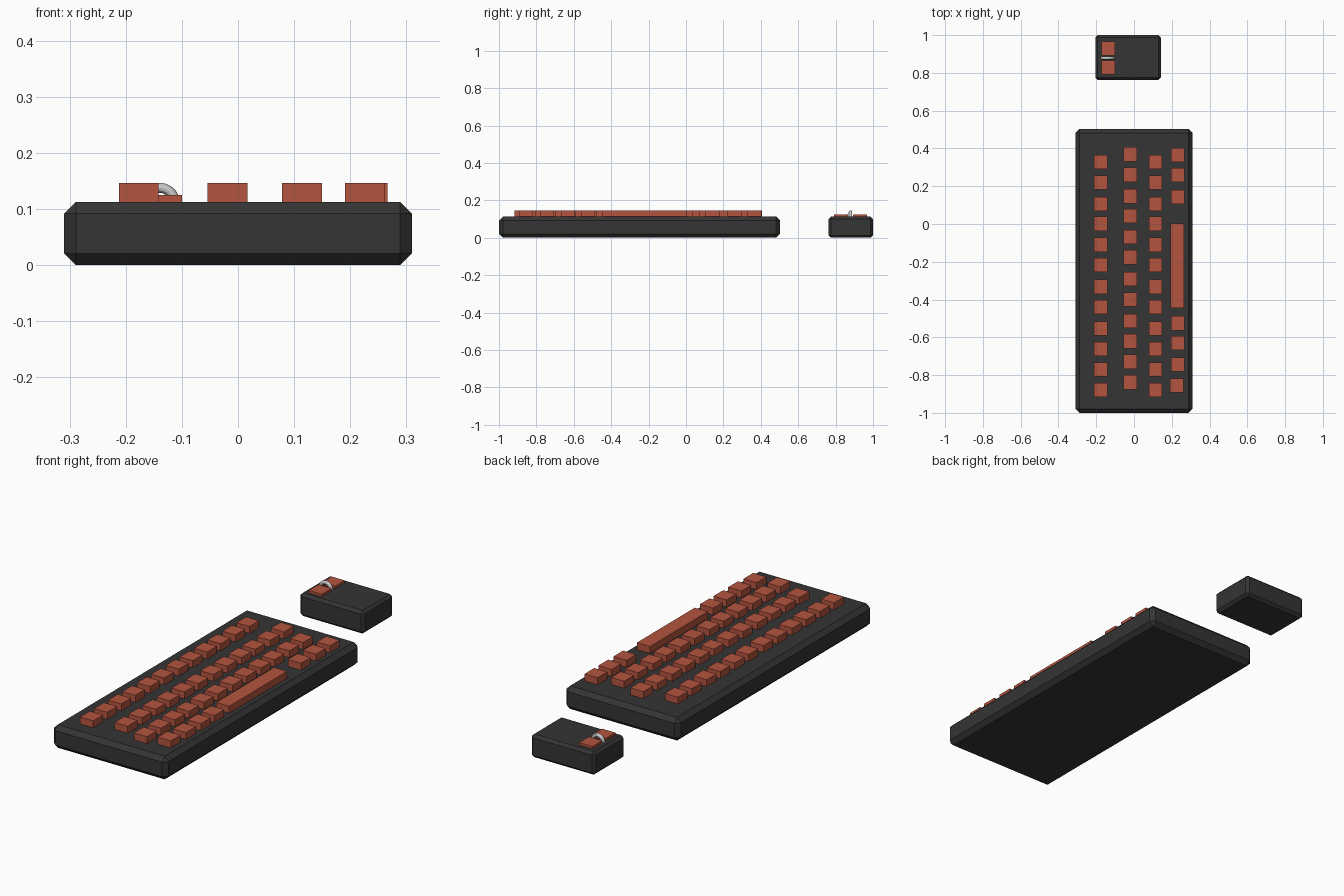
import bpy, bmesh
from mathutils import Vector
from math import pi

if "Cube" in bpy.data.objects:
    bpy.data.objects.remove(bpy.data.objects["Cube"])


def material(name, rgb):
    m = bpy.data.materials.new(name)
    m.diffuse_color = (*rgb, 1)
    m.use_nodes = True
    m.node_tree.nodes["Principled BSDF"].inputs["Base Color"].default_value = m.diffuse_color
    return m


BLACK = material("dark_plastic", (0.035, 0.035, 0.035))
RED = material("red_plastic", (0.46, 0.09, 0.05))


def box(name, x, y, z, mat, chamfer=0):
    """Box from (min, max) ranges, optionally with chamfered edges."""
    bm = bmesh.new()
    bmesh.ops.create_cube(bm, size=1)
    for v in bm.verts:
        v.co = Vector([r[0] if c < 0 else r[1] for c, r in zip(v.co, (x, y, z))])
    if chamfer:
        bmesh.ops.bevel(bm, geom=bm.edges[:], offset=chamfer, segments=1,
                        affect='EDGES')
    mesh = bpy.data.meshes.new(name)
    bm.to_mesh(mesh)
    bm.free()
    mesh.materials.append(mat)
    obj = bpy.data.objects.new(name, mesh)
    bpy.context.collection.objects.link(obj)
    return obj


TOP = 0.113
KEY_Z = (TOP - 0.005, 0.147)
KEY_W, KEY_L = 0.071, 0.075


def key(name, x, y, length=KEY_L):
    box(name, (x - KEY_W / 2, x + KEY_W / 2),
        (y - length / 2, y + length / 2), KEY_Z, RED)


# Keyboard case
box("keyboard_case", (-0.31, 0.31), (-1.0, 0.503), (0, TOP), BLACK, 0.021)

# Three long rows of twelve keys, the middle one staggered
key_ys = [0.328, 0.220, 0.106, 0.001, -0.110, -0.217,
          -0.332, -0.440, -0.554, -0.662, -0.770, -0.879]
for row, (x, shift) in enumerate([(-0.177, 0), (-0.019, 0.041), (0.114, 0)]):
    for i, y in enumerate(key_ys):
        key(f"key_row{row + 1}_{i + 1}", x, y + shift)

# Bottom row with the space bar
for i, y in enumerate([0.366, 0.259, 0.143, -0.525, -0.630, -0.744]):
    key(f"key_row4_{i + 1}", 0.231, y)
key("key_row4_7", 0.226, -0.855)
key("space_bar", 0.229, -0.222, 0.447)

# Mouse body and its two buttons
box("mouse_body", (-0.205, 0.143), (0.763, 1.0), (0, TOP), BLACK, 0.013)
for side, y in (("left", 0.828), ("right", 0.930)):
    box(f"mouse_button_{side}", (-0.171, -0.100),
        (y - 0.0375, y + 0.0375), (TOP - 0.005, 0.125), RED)

# Scroll wheel ring, half sunk into the mouse
bpy.ops.mesh.primitive_torus_add(
    major_radius=0.028, minor_radius=0.009, major_segments=48, minor_segments=12,
    location=(-0.14, 0.879, 0.110), rotation=(pi / 2, 0, 0))
wheel = bpy.context.object
wheel.name = "scroll_wheel"
bpy.ops.object.shade_smooth_by_angle()
